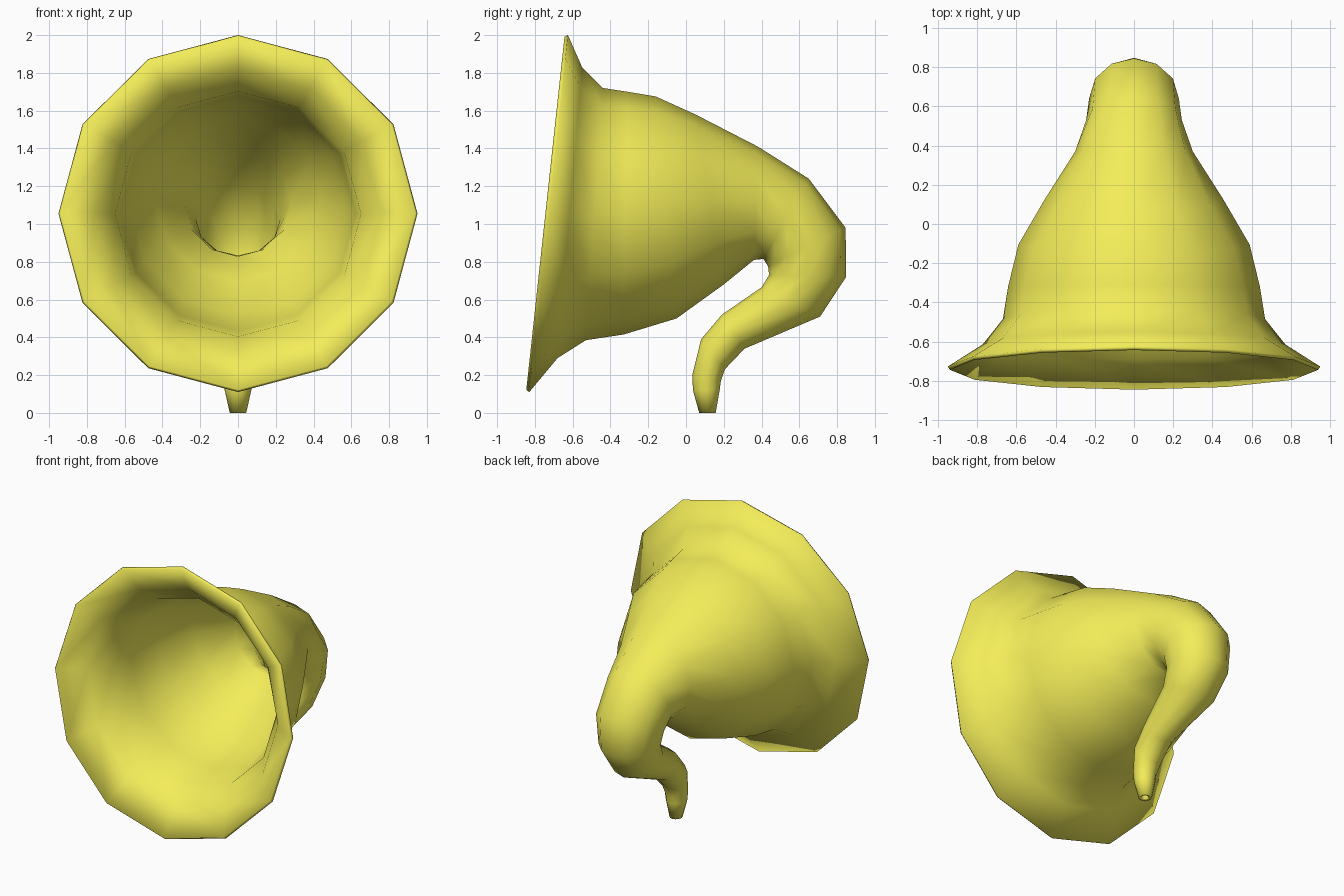
import bpy, bmesh, math
from mathutils import Vector

if "Cube" in bpy.data.objects:
    bpy.data.objects.remove(bpy.data.objects["Cube"])

SIDES = 12

# Each ring of the horn: (outer y, outer z, inner y, inner z), from the rim to the tip
RINGS = [
    (-0.625, 2.00, -0.83, 0.11),
    (-0.55, 1.83, -0.68, 0.29),
    (-0.44, 1.72, -0.53, 0.385),
    (-0.31, 1.70, -0.33, 0.415),
    (-0.16, 1.675, -0.05, 0.50),
    (0.05, 1.58, 0.20, 0.68),
    (0.38, 1.41, 0.36, 0.81),
    (0.65, 1.24, 0.41, 0.815),
    (0.845, 0.98, 0.435, 0.775),
    (0.848, 0.72, 0.44, 0.73),
    (0.71, 0.51, 0.40, 0.665),
    (0.31, 0.34, 0.19, 0.52),
    (0.205, 0.23, 0.08, 0.39),
    (0.185, 0.17, 0.033, 0.20),
    (0.178, 0.12, 0.037, 0.12),
    (0.157, 0.00, 0.07, 0.00),
]

# Bent horn skin lofted through the rings
bm = bmesh.new()
loops = []
for oy, oz, iy, iz in RINGS:
    outer, inner = Vector((0, oy, oz)), Vector((0, iy, iz))
    centre, half = (outer + inner) / 2, (outer - inner) / 2
    side = Vector((half.length, 0, 0))
    angles = [2 * math.pi * k / SIDES for k in range(SIDES)]
    loops.append([bm.verts.new(centre + half * math.cos(a) + side * math.sin(a)) for a in angles])
for a, b in zip(loops, loops[1:]):
    for k in range(SIDES):
        n = (k + 1) % SIDES
        bm.faces.new((a[k], a[n], b[n], b[k]))

# Make the skin face outwards (top of the bell must face up)
bm.normal_update()
top = max(bm.faces, key=lambda f: f.calc_center_median().z if f.calc_center_median().y > -0.4 else -1)
if top.normal.z < 0:
    bmesh.ops.reverse_faces(bm, faces=bm.faces[:])

mesh = bpy.data.meshes.new("horn")
bm.to_mesh(mesh)
bm.free()
horn = bpy.data.objects.new("horn", mesh)
bpy.context.collection.objects.link(horn)

# Thin wall, open at the rim and the tip
wall = horn.modifiers.new("wall", 'SOLIDIFY')
wall.thickness = 0.02
wall.offset = -1

# Smooth yellow finish
for p in mesh.polygons:
    p.use_smooth = True
yellow = bpy.data.materials.new("yellow")
yellow.diffuse_color = (0.9, 0.85, 0.1, 1)
yellow.use_nodes = True
yellow.node_tree.nodes["Principled BSDF"].inputs["Base Color"].default_value = yellow.diffuse_color
mesh.materials.append(yellow)
